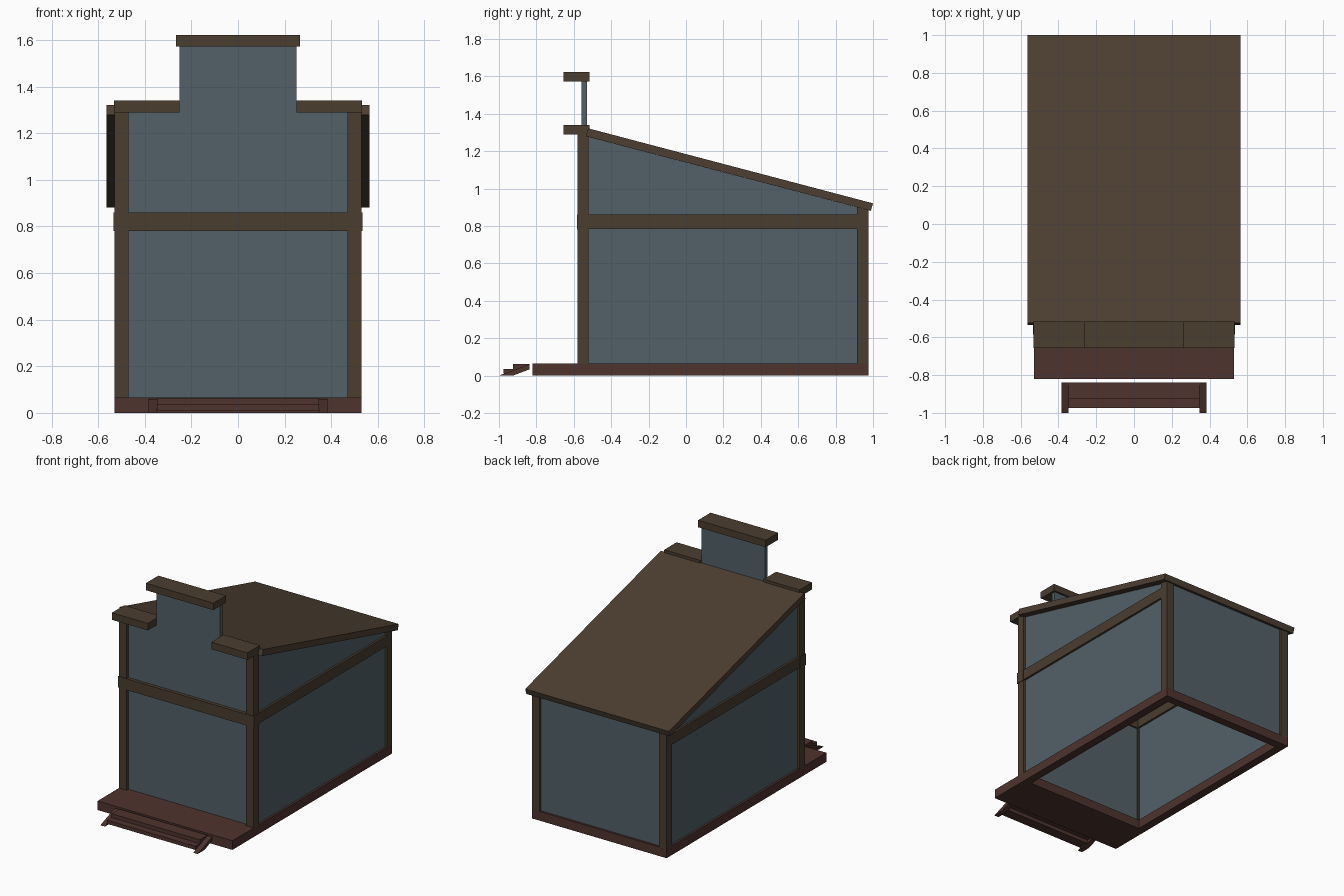
import bpy

if "Cube" in bpy.data.objects:
    bpy.data.objects.remove(bpy.data.objects["Cube"])


def material(name, rgb):
    m = bpy.data.materials.new(name)
    lin = [((c / 255 + 0.055) / 1.055) ** 2.4 for c in rgb]
    m.diffuse_color = (*lin, 1)
    m.use_nodes = True
    m.node_tree.nodes["Principled BSDF"].inputs["Base Color"].default_value = m.diffuse_color
    return m


WALL = material("slate_blue_wall", (82, 97, 104))
TRIM = material("brown_timber", (74, 61, 47))
ROOF = material("roof_brown", (77, 63, 50))
BASE = material("red_brown_base", (78, 51, 46))


def mesh(name, verts, faces, mat):
    me = bpy.data.meshes.new(name)
    me.from_pydata(verts, [], faces)
    me.materials.append(mat)
    me.update()
    ob = bpy.data.objects.new(name, me)
    bpy.context.collection.objects.link(ob)
    return ob


def prism(name, pts, a, b, axis, mat):
    """Extrude a 2D profile from a to b along x (pts are y,z) or y (pts are x,z)."""
    area = sum(p[0] * q[1] - q[0] * p[1] for p, q in zip(pts, pts[1:] + pts[:1]))
    if (area < 0) == (axis == "x"):      # keep normals facing outwards
        pts = pts[::-1]
    put = (lambda t, u, v: (t, u, v)) if axis == "x" else (lambda t, u, v: (u, t, v))
    n = len(pts)
    verts = [put(t, *p) for t in (a, b) for p in pts]
    faces = [tuple(range(n))[::-1], tuple(range(n, 2 * n))]
    faces += [(i, (i + 1) % n, n + (i + 1) % n, n + i) for i in range(n)]
    return mesh(name, verts, faces, mat)


def box(name, x, y, z, mat):
    prof = [(y[0], z[0]), (y[1], z[0]), (y[1], z[1]), (y[0], z[1])]
    return prism(name, prof, x[0], x[1], "x", mat)


def roof_under(y):
    return 1.279 - 0.2615 * (y + 0.535)


# Base: solid porch at the front, open ring under the house
box("porch_floor", (-0.53, 0.53), (-0.82, -0.51), (0, 0.065), BASE)
box("base_back_beam", (-0.53, 0.53), (0.915, 0.975), (0, 0.065), BASE)

# Front wall with raised centre, and back wall
front = [(-0.48, 0.06), (0.48, 0.06), (0.48, 1.3), (0.25, 1.3),
         (0.25, 1.575), (-0.25, 1.575), (-0.25, 1.3), (-0.48, 1.3)]
prism("front_wall", front, -0.56, -0.53, "y", WALL)
box("back_wall", (-0.48, 0.48), (0.93, 0.96), (0.06, roof_under(0.945)), WALL)

# Front cross beam and top cap
box("front_cross_beam", (-0.535, 0.535), (-0.584, -0.52), (0.78, 0.86), TRIM)
box("parapet_cap", (-0.266, 0.266), (-0.656, -0.516), (1.572, 1.622), TRIM)

# Everything mirrored left and right
for side, s in (("left", -1), ("right", 1)):
    def span(a, b):
        return tuple(sorted((s * a, s * b)))

    box(side + "_base_beam", span(0.47, 0.53), (-0.51, 0.915), (0, 0.065), BASE)
    box(side + "_front_post", span(0.47, 0.53), (-0.58, -0.52), (0.065, 1.292), TRIM)
    back_post = [(0.915, 0.065), (0.975, 0.065),
                 (0.975, roof_under(0.975)), (0.915, roof_under(0.915))]
    prism(side + "_back_post", back_post, *span(0.47, 0.53), "x", TRIM)
    box(side + "_cross_beam", span(0.47, 0.53), (-0.52, 0.915), (0.785, 0.86), TRIM)
    wall = [(-0.53, 0.06), (0.93, 0.06), (0.93, roof_under(0.93)), (-0.53, roof_under(-0.53))]
    prism(side + "_wall", wall, *span(0.485, 0.515), "x", WALL)
    box(side + "_shoulder_cap", span(0.25, 0.533), (-0.656, -0.516), (1.29, 1.34), TRIM)
    stringer = [(-1.0, 0.0), (-0.925, 0.0), (-0.838, 0.033), (-0.838, 0.06)]
    prism(side + "_step_stringer", stringer, *span(0.347, 0.383), "x", BASE)

# Sloping roof slab
roof = [(-0.535, 1.279), (0.988, 0.881), (1.0, 0.921), (-0.523, 1.322)]
prism("roof", roof, -0.565, 0.565, "x", ROOF)

# Step treads
box("upper_tread", (-0.347, 0.347), (-0.925, -0.838), (0.036, 0.063), BASE)
box("lower_tread", (-0.347, 0.347), (-0.975, -0.9), (0.01, 0.036), BASE)
